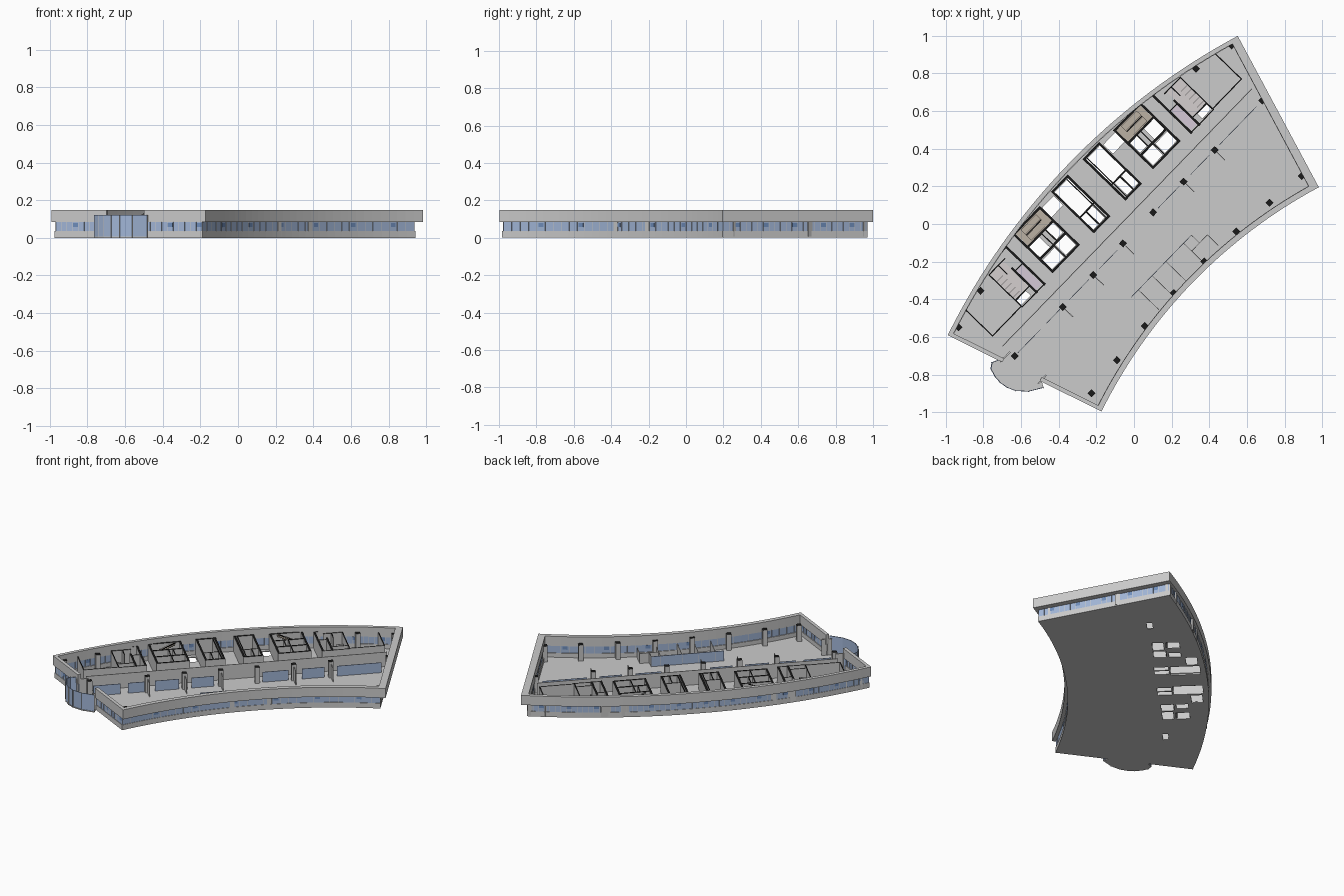
import bpy, bmesh, math
from math import sin, cos, asin, radians

if "Cube" in bpy.data.objects:
    bpy.data.objects.remove(bpy.data.objects["Cube"])

# Plan is laid out in a (u, v) frame: u along the building, v towards the convex facade
TURN = radians(45.9)
CU, CV, R_OUT, R_IN, HALF = -0.006, -3.168, 3.64, 2.728, radians(17.7)
H = 0.115          # interior wall height
FLOOR = 0.006


def w(u, v, z):
    return (u * cos(TURN) - v * sin(TURN), u * sin(TURN) + v * cos(TURN), z)


def mat(name, c):
    m = bpy.data.materials.new(name)
    m.diffuse_color = (*c, 1)
    m.use_nodes = True
    m.node_tree.nodes["Principled BSDF"].inputs["Base Color"].default_value = m.diffuse_color
    return m


GREY = mat("grey", (0.6, 0.6, 0.6))
BLACK = mat("cut_black", (0.01, 0.01, 0.01))
GLASS = mat("glass_blue", (0.36, 0.47, 0.68))
PANE = mat("pane_dark_blue", (0.16, 0.27, 0.5))
BROWN = mat("stair_floor_brown", (0.5, 0.44, 0.37))
LILAC = mat("lilac_floor", (0.66, 0.58, 0.68))
TILE = mat("tile_floor", (0.66, 0.62, 0.62))


def prism(bm, pts, z0, z1, cap=False):
    lo = [bm.verts.new(w(u, v, z0)) for u, v in pts]
    hi = [bm.verts.new(w(u, v, z1)) for u, v in pts]
    n = len(pts)
    bm.faces.new(lo[::-1])
    top = bm.faces.new(hi)
    top.material_index = 1 if cap else 0
    for i in range(n):
        j = (i + 1) % n
        bm.faces.new((lo[i], lo[j], hi[j], hi[i]))


def finish(name, bm, *mats):
    bmesh.ops.recalc_face_normals(bm, faces=bm.faces)
    me = bpy.data.meshes.new(name)
    bm.to_mesh(me)
    bm.free()
    for m in mats:
        me.materials.append(m)
    ob = bpy.data.objects.new(name, me)
    bpy.context.collection.objects.link(ob)
    return ob


def boxes(name, rects, z0, z1, *mats, cap=False):
    bm = bmesh.new()
    for a, b, c, d in rects:
        prism(bm, [(a, c), (b, c), (b, d), (a, d)], z0, z1, cap)
    return finish(name, bm, *mats)


def both(rects):
    return rects + [(-b, -a, c, d) for a, b, c, d in rects]


def lines(segs, t):
    """Axis-aligned wall runs (u0, v0, u1, v1) to rectangles of thickness t."""
    h = t / 2
    return [(min(a, c) - h, max(a, c) + h, min(b, d) - h, max(b, d) + h) for a, b, c, d in segs]


def strip(name, A, B, z0, z1, *mats):
    """Wall between two open polylines."""
    bm = bmesh.new()
    rows = [[bm.verts.new(w(*p, z)) for p in P] for P, z in ((A, z0), (A, z1), (B, z1), (B, z0))]
    for k in range(4):
        a, b = rows[k], rows[(k + 1) % 4]
        for i in range(len(A) - 1):
            bm.faces.new((a[i], a[i + 1], b[i + 1], b[i]))
    for i in (0, -1):
        bm.faces.new([r[i] for r in rows])
    return finish(name, bm, *mats)


def pol(rho, th):
    return (CU + rho * sin(th), CV + rho * cos(th))


def chain(out, right, inn, left, gap=(3.094, 3.316), n=32):
    """Facade line inset per side, open at the entrance on the left end."""
    def ends(rho):
        return -HALF + asin(left / rho), HALF - asin(right / rho)
    ri, ro = R_IN + inn, R_OUT - out
    (a0, a1), (b0, b1) = ends(ri), ends(ro)
    pts = [pol(gap[0], ends(gap[0])[0])]
    pts += [pol(ri, a0 + (a1 - a0) * i / n) for i in range(n + 1)]
    pts += [pol(ro, b1 + (b0 - b1) * i / n) for i in range(n + 1)]
    return pts + [pol(gap[1], ends(gap[1])[0])]


def inset(d):
    return chain(0.015 + d, 0.035 + d, 0.02 + d, 0.004 + d)


# Facade: parapet band, sill wall and window ribbon
strip("parapet_band", chain(0, 0, 0, 0), chain(0.024, 0.045, 0.03, 0.022), 0.083, 0.148, GREY)
strip("sill_wall", inset(0), inset(0.012), 0, 0.035, GREY)
strip("window_ribbon", inset(0.003), inset(0.007), 0.035, 0.083, GLASS)

# Mullions and opening panes walked along the window line
path = inset(0.005)
bm_m, bm_p = bmesh.new(), bmesh.new()
count = 0
for (u0, v0), (u1, v1) in zip(path, path[1:]):
    L = math.hypot(u1 - u0, v1 - v0)
    tu, tv = (u1 - u0) / L, (v1 - v0) / L
    k = max(1, round(L / 0.035))

    def block(bm, s, length, depth, z0, z1):
        q = [(s - length / 2, -depth), (s + length / 2, -depth), (s + length / 2, depth), (s - length / 2, depth)]
        prism(bm, [(u0 + tu * a - tv * b, v0 + tv * a + tu * b) for a, b in q], z0, z1)
    for i in range(k):
        block(bm_m, L * i / k, 0.002, 0.004, 0.035, 0.083)
        count += 1
        if count % 5 == 0:
            block(bm_p, L * (i + 0.5) / k, 0.03, 0.003, 0.058, 0.08)
finish("window_mullions", bm_m, GREY)
finish("opening_panes", bm_p, PANE)

# Floor slab with open shafts in the service core
bm = bmesh.new()
prism(bm, inset(0.002), 0, FLOOR)
floor = finish("floor_slab", bm, GREY)
holes = both([(0.07, 0.172, 0.235, 0.42), (0.085, 0.125, 0.135, 0.225), (0.135, 0.172, 0.135, 0.225),
              (0.19, 0.28, 0.34, 0.41), (0.295, 0.37, 0.145, 0.225), (0.385, 0.475, 0.145, 0.215),
              (0.295, 0.345, 0.24, 0.315), (0.4, 0.475, 0.23, 0.315), (0.655, 0.725, 0.13, 0.165)])
cutter = boxes("shaft_cutter", holes, -0.05, 0.05)
mod = floor.modifiers.new("shafts", "BOOLEAN")
mod.object, mod.operation, mod.solver = cutter, "DIFFERENCE", "EXACT"
bpy.context.view_layer.objects.active = floor
bpy.ops.object.modifier_apply(modifier=mod.name)
bpy.data.objects.remove(cutter)

# Coloured floors in the core
boxes("stair_room_floor", both([(0.29, 0.475, 0.325, 0.415)]), FLOOR, 0.008, BROWN)
boxes("lilac_room_floor", both([(0.57, 0.615, 0.13, 0.275)]), FLOOR, 0.008, LILAC)
boxes("washroom_floor", both([(0.625, 0.725, 0.175, 0.36)]), FLOOR, 0.008, TILE)

# Columns in three rows
cols = [(0.945, -0.033), (0.58, -0.035), (0.345, -0.033), (0.115, -0.03), (1.042, 0.288),
        (0.822, 0.338), (0.803, -0.463), (0.582, -0.438), (0.35, -0.418), (0.117, -0.407)]
boxes("columns", both([(u - 0.015, u + 0.015, v - 0.015, v + 0.015) for u, v in cols]),
      FLOOR, H, GREY, BLACK, cap=True)

# Heavy core walls: lift shafts, stairs, washrooms
heavy = [(0.063, 0.125, 0.063, 0.43), (0.178, 0.125, 0.178, 0.425), (0.063, 0.125, 0.178, 0.125),
         (0.063, 0.43, 0.178, 0.43), (0.285, 0.135, 0.285, 0.42), (0.483, 0.135, 0.483, 0.415),
         (0.285, 0.135, 0.483, 0.135), (0.285, 0.42, 0.483, 0.42), (0.285, 0.32, 0.483, 0.32),
         (0.56, 0.12, 0.56, 0.405), (0.56, 0.405, 0.61, 0.405), (0.62, 0.12, 0.62, 0.30)]
boxes("core_walls", both(lines(heavy, 0.012)), FLOOR, H, GREY, BLACK, cap=True)
light = [(0.063, 0.23, 0.178, 0.23), (0.13, 0.125, 0.13, 0.23), (0.078, 0.125, 0.078, 0.42),
         (0.285, 0.232, 0.483, 0.225), (0.378, 0.135, 0.378, 0.32), (0.35, 0.23, 0.35, 0.32),
         (0.56, 0.28, 0.62, 0.28), (0.56, 0.12, 0.73, 0.12), (0.73, 0.12, 0.73, 0.365),
         (0.62, 0.17, 0.73, 0.17), (0.61, 0.365, 0.73, 0.365), (0.66, 0.30, 0.66, 0.365),
         (0.95, 0.126, 0.95, 0.33), (0.73, 0.126, 0.95, 0.126)]
boxes("core_partitions", both(lines(light, 0.006)), FLOOR, H, GREY, BLACK, cap=True)

# Washroom cubicles
stalls = [(0.68, 0.19 + 0.03 * i, 0.725, 0.19 + 0.03 * i) for i in range(5)]
boxes("washroom_cubicles", both(lines(stalls, 0.002)), FLOOR, 0.06, GREY)

# Stairs: two flights with sloping handrail between
bm, bm_r = bmesh.new(), bmesh.new()
for s in (-1, 1):
    for i in range(9):
        for flip, v in ((False, 0.33), (True, 0.375)):
            u = 0.325 + 0.013 * (8 - i if flip else i)
            z = 0.006 * (i + 1) + (0.055 if flip else 0)
            prism(bm, [(s * a, b) for a, b in
                       ((u, v), (u + 0.013, v), (u + 0.013, v + 0.035), (u, v + 0.035))], z, z + 0.006)
            prism(bm_r, [(s * a, b) for a, b in
                         ((u, 0.366), (u + 0.013, 0.366), (u + 0.013, 0.372), (u, 0.372))],
                  z + 0.018, z + 0.022)
finish("stair_flights", bm, BROWN)
finish("stair_handrails", bm_r, BLACK)

# Corridor wall, bay fins and glazed screens
boxes("corridor_wall", lines([(-0.95, 0.05, 0.95, 0.05)], 0.004), FLOOR, 0.105, GREY)
fins = [(u, -0.05, u, -0.11) for u in (-0.58, -0.345, -0.115, 0.345, 0.58)]
boxes("bay_fins", lines(fins, 0.004), FLOOR, 0.1, GREY)
bays = [(-0.92, -0.033, -0.75, -0.033), (-0.7, -0.033, -0.6, -0.033), (-0.53, -0.033, -0.38, -0.033),
        (-0.3, -0.033, -0.16, -0.033), (0.15, -0.033, 0.31, -0.033), (0.4, -0.033, 0.54, -0.033),
        (0.62, -0.033, 0.9, -0.033)]
boxes("glazed_screens", lines(bays, 0.003), FLOOR, 0.075, GLASS)

# Meeting rooms along the concave facade
rooms = [(u, -0.26, u, -0.41) for u in (-0.235, -0.13, -0.025, 0.11)]
rooms += [(0.11, -0.32, 0.23, -0.32), (0.23, -0.32, 0.23, -0.40), (0.17, -0.26, 0.17, -0.32)]
boxes("meeting_room_walls", lines(rooms, 0.003), FLOOR, 0.075, GREY)
boxes("meeting_room_glass", lines([(-0.29, -0.26, 0.17, -0.26)], 0.003), FLOOR, 0.075, GLASS)

# Rounded glass entrance lobby on the left end
arc = [(-0.995, 0.005), (-1.055, 0.032), (-1.083, 0.012), (-1.097, -0.03), (-1.101, -0.075),
       (-1.094, -0.12), (-1.075, -0.165), (-1.03, -0.217), (-0.959, -0.261)]
inner = [(u + (-1.0 - u) * 0.04, v + (-0.11 - v) * 0.04) for u, v in arc]
strip("lobby_glass", arc, inner, 0.008, 0.12, GLASS)
bm = bmesh.new()
prism(bm, arc + [(-0.925, -0.2), (-0.985, -0.01)], 0, FLOOR)
finish("lobby_floor", bm, GREY)
boxes("lobby_mullions", [(u - 0.002, u + 0.002, v - 0.002, v + 0.002) for u, v in arc], 0, 0.12, GREY)
boxes("lobby_jambs", [(-1.02, -0.945, -0.004, 0.004), (-0.965, -0.9, -0.228, -0.22)], 0, H, GREY)
